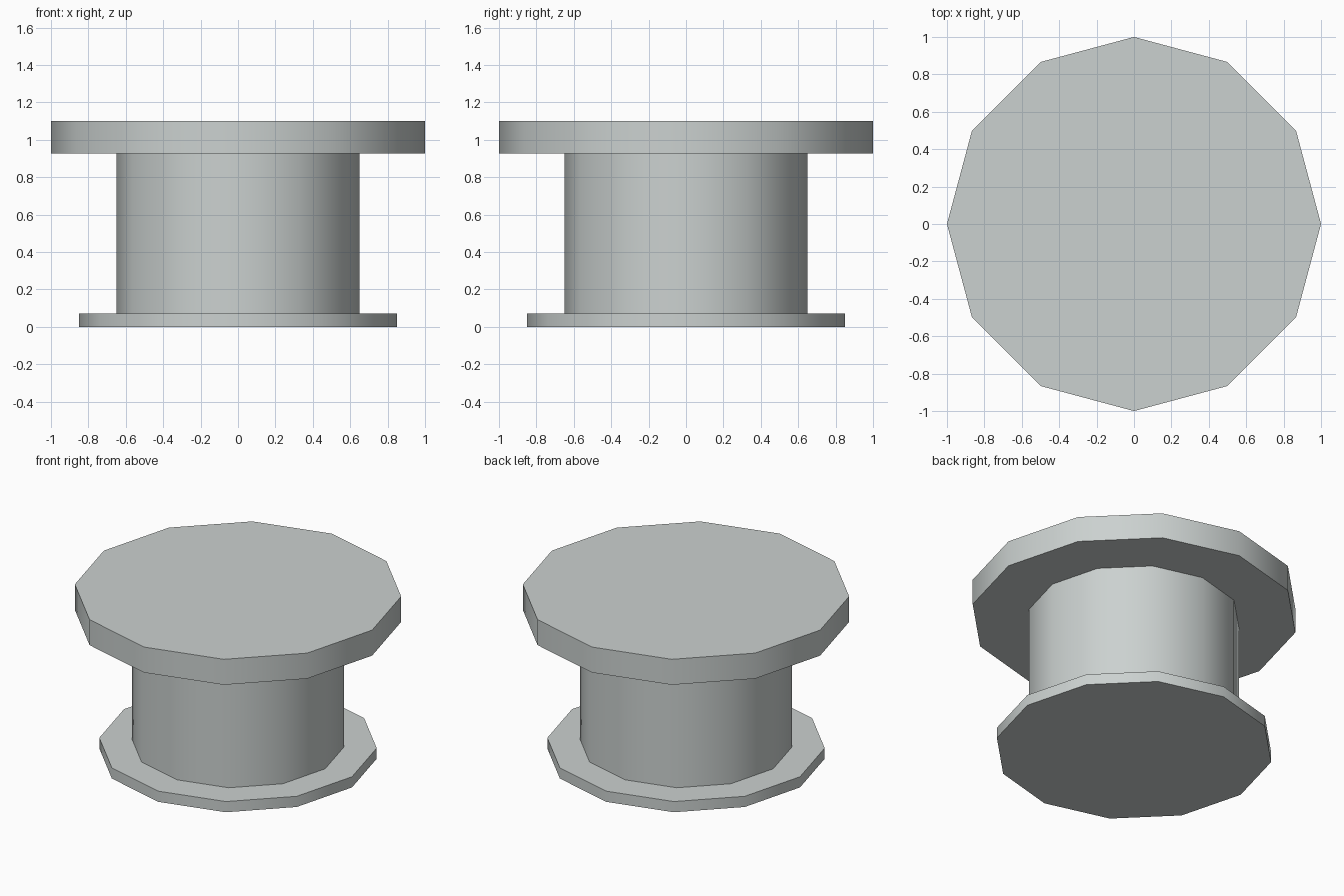
import bpy, bmesh, math

if "Cube" in bpy.data.objects:
    bpy.data.objects.remove(bpy.data.objects["Cube"])

SIDES = 12
# Lathe profile (radius, height): base flange, drum, top flange
PROFILE = [(0.85, 0.0), (0.85, 0.072), (0.65, 0.072),
           (0.65, 0.928), (1.0, 0.928), (1.0, 1.1)]

mat = bpy.data.materials.new("pale_grey")
mat.diffuse_color = (0.60, 0.64, 0.63, 1)
mat.use_nodes = True
mat.node_tree.nodes["Principled BSDF"].inputs["Base Color"].default_value = mat.diffuse_color

bm = bmesh.new()
rings = [[bm.verts.new((r * math.cos(2 * math.pi * i / SIDES),
                        r * math.sin(2 * math.pi * i / SIDES), z))
          for i in range(SIDES)] for r, z in PROFILE]

# Flange rims, drum wall and flange shoulders
for a, b in zip(rings, rings[1:]):
    for i in range(SIDES):
        j = (i + 1) % SIDES
        bm.faces.new((a[i], a[j], b[j], b[i]))

# Flat bottom and top
bm.faces.new(rings[0][::-1])
bm.faces.new(rings[-1])
bm.normal_update()

mesh = bpy.data.meshes.new("flanged_drum")
bm.to_mesh(mesh)
bm.free()
mesh.materials.append(mat)
drum = bpy.data.objects.new("flanged_drum", mesh)
bpy.context.collection.objects.link(drum)

# Smooth walls, crisp rims
bpy.context.view_layer.objects.active = drum
drum.select_set(True)
bpy.ops.object.shade_smooth_by_angle(angle=math.radians(40))
